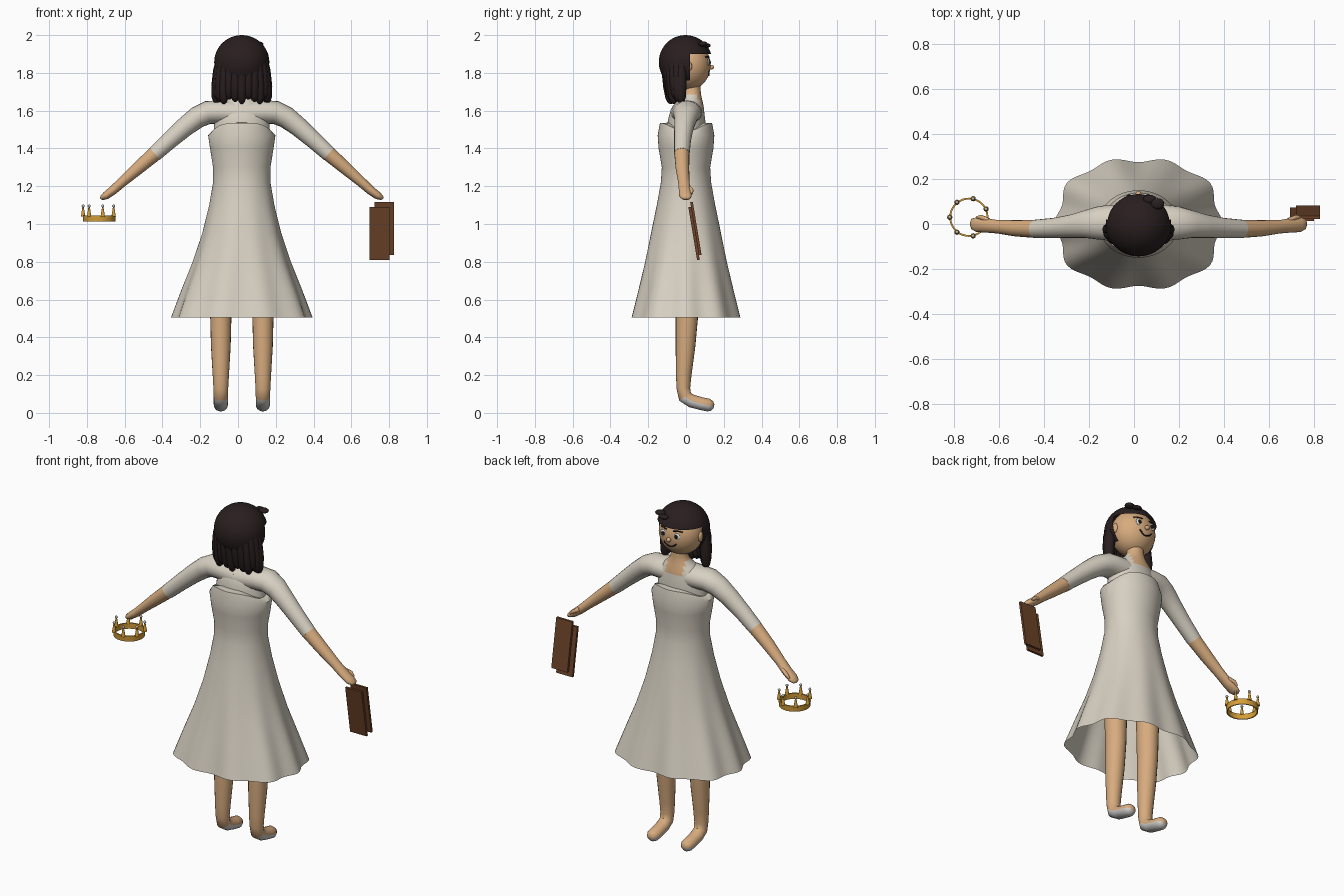
import bpy, bmesh, math
from mathutils import Vector

if "Cube" in bpy.data.objects:
    bpy.data.objects.remove(bpy.data.objects["Cube"])

CX = 0.02  # body centre line


def mat(name, *rgb):
    m = bpy.data.materials.new(name)
    m.diffuse_color = (*rgb, 1)
    m.use_nodes = True
    m.node_tree.nodes["Principled BSDF"].inputs["Base Color"].default_value = m.diffuse_color
    return m


CREAM = mat("cream_cloth", .68, .63, .54)
SKIN = mat("skin", .68, .41, .21)
HAIR = mat("dark_hair", .022, .013, .014)
GOLD = mat("gold", .66, .34, .04)
LEATHER = mat("brown_leather", .15, .055, .022)
SOLE = mat("pale_shoe", .62, .60, .58)
WHITE = mat("eye_white", .8, .8, .78)
BLACK = mat("black", .01, .008, .008)
PEARL = mat("pearl", .5, .48, .46)


def finish(name, bm, mats, rule=None, angle=50):
    bmesh.ops.recalc_face_normals(bm, faces=bm.faces)
    me = bpy.data.meshes.new(name)
    for m in mats:
        me.materials.append(m)
    for f in bm.faces:
        f.smooth = True
        if rule:
            f.material_index = rule(f.calc_center_median(), f.normal)
    bm.to_mesh(me)
    bm.free()
    ob = bpy.data.objects.new(name, me)
    bpy.context.collection.objects.link(ob)
    bpy.ops.object.select_all(action='DESELECT')
    ob.select_set(True)
    bpy.context.view_layer.objects.active = ob
    bpy.ops.object.shade_smooth_by_angle(angle=math.radians(angle))
    return ob


def loft(bm, rings, caps=True, closed=False):
    """Skin a list of point rings."""
    vs = [[bm.verts.new(p) for p in r] for r in rings]
    n = len(vs[0])
    pairs = list(zip(vs, vs[1:])) + ([(vs[-1], vs[0])] if closed else [])
    for a, b in pairs:
        for i in range(n):
            bm.faces.new((a[i], a[(i + 1) % n], b[(i + 1) % n], b[i]))
    if caps:
        bm.faces.new(vs[0])
        bm.faces.new(vs[-1])


def sweep(bm, pts, radii, side, n=20):
    """Elliptical tube along a path; radii are (across, along side)."""
    pts = [Vector(p) for p in pts]
    side = Vector(side)
    rings = []
    for i, p in enumerate(pts):
        t = pts[min(i + 1, len(pts) - 1)] - pts[max(i - 1, 0)]
        up = t.cross(side).normalized()
        ru, rs = radii[i]
        rings.append([p + up * ru * math.cos(a) + side * rs * math.sin(a)
                      for a in (math.tau * k / n for k in range(n))])
    loft(bm, rings)


def ball(bm, c, r, seg=16):
    made = bmesh.ops.create_uvsphere(bm, u_segments=seg, v_segments=max(6, seg // 2), radius=1)
    for v in made['verts']:
        v.co = Vector(c) + Vector((v.co.x * r[0], v.co.y * r[1], v.co.z * r[2]))


# Dress: flared profile whose folds deepen towards the hem (z, rx, ry, fold)
bm = bmesh.new()
profile = [(.505, .362, .285, 1), (.65, .312, .252, .75), (.8, .256, .218, .45),
           (.95, .208, .187, .2), (1.1, .172, .155, .07), (1.22, .152, .133, 0),
           (1.3, .152, .128, 0), (1.4, .168, .145, 0), (1.47, .178, .150, 0),
           (1.535, .158, .138, 0), (1.537, .09, .07, 0)]
rings = []
for z, rx, ry, f in profile:
    ring = []
    for k in range(100):
        a = math.tau * k / 100
        s = 1 + f * (.035 * math.cos(10 * a) + .06 * math.sin(2 * a) ** 2)
        drop = .045 * math.cos(a) ** 4 if z > 1.5 else 0
        ring.append((CX + rx * s * math.cos(a), ry * s * math.sin(a), z - drop))
    rings.append(ring)
loft(bm, rings, caps=False)
finish("dress", bm, [CREAM])

# Shoulders, chest and neck with an open neckline at the front
bm = bmesh.new()
rings = []
for z, rx, ry, y in [(1.48, .15, .10, 0), (1.54, .145, .10, .003), (1.58, .14, .093, .005),
                     (1.61, .13, .085, .01), (1.635, .11, .076, .015), (1.66, .08, .063, .022),
                     (1.685, .058, .05, .03), (1.71, .048, .044, .033), (1.76, .045, .042, .035)]:
    rings.append([(CX + rx * math.cos(a), y + ry * math.sin(a), z)
                  for a in (math.tau * k / 40 for k in range(40))])
loft(bm, rings)
finish("chest_and_neck", bm, [CREAM, SKIN],
       lambda c, n: int(c.z > 1.69 or (c.y > .05 and abs(c.x - CX) < .055 and c.z > 1.6)))

# Arms: sleeve then bare forearm and hand (offset, y, z, across, depth)
SHOULDER = [(0, .0, 1.585, .07, .085), (.12, .005, 1.592, .063, .08), (.18, .005, 1.59, .062, .074),
            (.235, 0, 1.565, .058, .062), (.30, -.01, 1.515, .052, .052),
            (.38, -.018, 1.445, .046, .045), (.46, -.022, 1.372, .041, .041)]
FOREARM = [(.458, -.022, 1.374, .040, .040), (.55, -.019, 1.295, .034, .036),
           (.63, -.012, 1.225, .027, .030), (.68, -.006, 1.18, .024, .032),
           (.72, -.003, 1.150, .021, .033), (.742, 0, 1.138, .013, .024), (.748, 0, 1.134, .004, .009)]
for name, s in (("left", -1), ("right", 1)):
    for part, data, m in (("sleeve", SHOULDER, CREAM), ("forearm", FOREARM, SKIN)):
        bm = bmesh.new()
        sweep(bm, [(CX + s * d[0], d[1], d[2]) for d in data], [d[3:] for d in data], (0, 1, 0))
        if part == "forearm":  # thumb
            sweep(bm, [(CX + s * .665, .015, 1.195), (CX + s * .70, .03, 1.178), (CX + s * .72, .03, 1.16)],
                  [(.012, .012), (.011, .011), (.005, .005)], (0, 1, 0), 10)
        finish(name + "_" + part, bm, [m])

# Legs with forward bent feet and pale undersides (y, z, across, width)
LEG = [(.005, .75, .064, .062), (.004, .5, .059, .056), (-.003, .35, .052, .052),
       (-.012, .2, .041, .043), (-.014, .13, .036, .039), (-.005, .085, .037, .038),
       (.03, .063, .035, .038), (.08, .049, .034, .038), (.12, .041, .034, .037),
       (.138, .037, .026, .027), (.148, .035, .01, .012)]
for name, x in (("left_leg", -.091), ("right_leg", .132)):
    bm = bmesh.new()
    sweep(bm, [(x, d[0], d[1]) for d in LEG], [d[2:] for d in LEG], (1, 0, 0))
    finish(name, bm, [SKIN, SOLE],
           lambda c, n: int(c.z < .075 - .28 * c.y and c.y > -.02))

# Head
HC, HR = Vector((CX, .015, 1.84)), Vector((.125, .115, .13))
bm = bmesh.new()
ball(bm, HC, HR, 40)
finish("head", bm, [SKIN])


def on_face(dx, z, out=0):
    dz = z - HC.z
    return (CX + dx, HC.y + out + HR.y * math.sqrt(1 - (dx / HR.x) ** 2 - (dz / HR.z) ** 2), z)


# Facial details
bm = bmesh.new()
ball(bm, on_face(0, 1.83, .004), (.013, .014, .013))
for s in (-1, 1):
    ball(bm, (CX + s * .124, .012, 1.835), (.012, .02, .028))
finish("nose_and_ears", bm, [SKIN])
for part, m, r, out, dx in (("eye_whites", WHITE, .02, -.002, .045), ("pupils", BLACK, .011, .003, .043)):
    bm = bmesh.new()
    for s in (-1, 1):
        ball(bm, on_face(s * dx, 1.855, out), (r, .007, r))
    finish(part, bm, [m])
bm = bmesh.new()
for s in (-1, 1):
    sweep(bm, [on_face(s * (.022 + .016 * i), 1.882 + .003 * (i % 3 > 0)) for i in range(4)],
          [(.004, .004)] * 4, (0, 1, 0), 8)
sweep(bm, [on_face(.008 * i, 1.787 + .0009 * i * i) for i in range(-5, 6)],
      [(.004, .004)] * 11, (0, 1, 0), 8)
finish("brows_and_mouth", bm, [BLACK])

# Hair cap with the face opening cut away below the fringe
bm = bmesh.new()
ball(bm, (CX, -.002, 1.857), (.146, .142, .143), 48)
for co, no in (((0, 0, 1.9), (0, 0, 1)), ((0, .02, 0), (0, 1, 0)), ((0, 0, 1.76), (0, 0, 1))):
    bmesh.ops.bisect_plane(bm, geom=bm.verts[:] + bm.edges[:] + bm.faces[:], plane_co=co, plane_no=no)
gone = []
for f in bm.faces:
    c = f.calc_center_median()
    if c.z < 1.76 or (c.y > .02 and c.z < 1.9):
        gone.append(f)
bmesh.ops.delete(bm, geom=gone, context='FACES')
ball(bm, (CX + .085, .09, 1.953), (.03, .025, .014))
ball(bm, (CX + .05, .11, 1.945), (.03, .02, .012))
finish("hair_cap", bm, [HAIR])

# Hanging locks around the back and sides
bm = bmesh.new()
for i in range(13):
    a = math.pi + math.pi * i / 12
    ca, sa = math.cos(a), math.sin(a)
    end = 1.635 + .012 * ((i * 5) % 3)
    pts, rad = [], []
    for t, r in ((0, .02), (.25, .027), (.6, .029), (.85, .025), (.96, .016), (1, .005)):
        w = .118 + .016 * math.sin(t * math.pi * .6)
        pts.append((CX + ca * w, -.025 + sa * (.085 - .03 * t), 1.87 + (end - 1.87) * t))
        rad.append((r, r))
    sweep(bm, pts, rad, (-sa, ca, 0), 10)
finish("hair_locks", bm, [HAIR])

# Crown: hoop, seven tapered points and pearls
KX, KY, KR = -.735, .03, .085
bm = bmesh.new()
loft(bm, [[(KX + r * math.cos(a), KY + r * math.sin(a), z) for a in (math.tau * k / 48 for k in range(48))]
          for r, z in ((KR, 1.012), (KR + .002, 1.045), (KR - .006, 1.045), (KR - .006, 1.012))],
     caps=False, closed=True)
pearls = bmesh.new()
for k in range(7):
    a = math.pi + math.tau * k / 7
    x, y = KX + KR * math.cos(a), KY + KR * math.sin(a)
    sweep(bm, [(x, y, 1.04), (x, y, 1.065), (x, y, 1.09)],
          [(.012, .012), (.008, .008), (.004, .004)], (1, 0, 0), 10)
    ball(pearls, (x, y, 1.095), (.008, .008, .008), 12)
finish("crown", bm, [GOLD])
finish("crown_pearls", pearls, [PEARL])

# Book: two offset boards leaning together
for name, x0, x1, z0, z1, dy in (("book_front_board", .695, .802, .81, 1.09, -.007),
                                 ("book_back_board", .722, .827, .835, 1.117, .007)):
    bm = bmesh.new()
    rings = []
    for z in (z0, z1):
        y = .022 + (1.117 - z) * .165 + dy
        rings.append([(x0, y - .007, z), (x1, y - .007, z), (x1, y + .007, z), (x0, y + .007, z)])
    loft(bm, rings)
    finish(name, bm, [LEATHER], angle=30)
